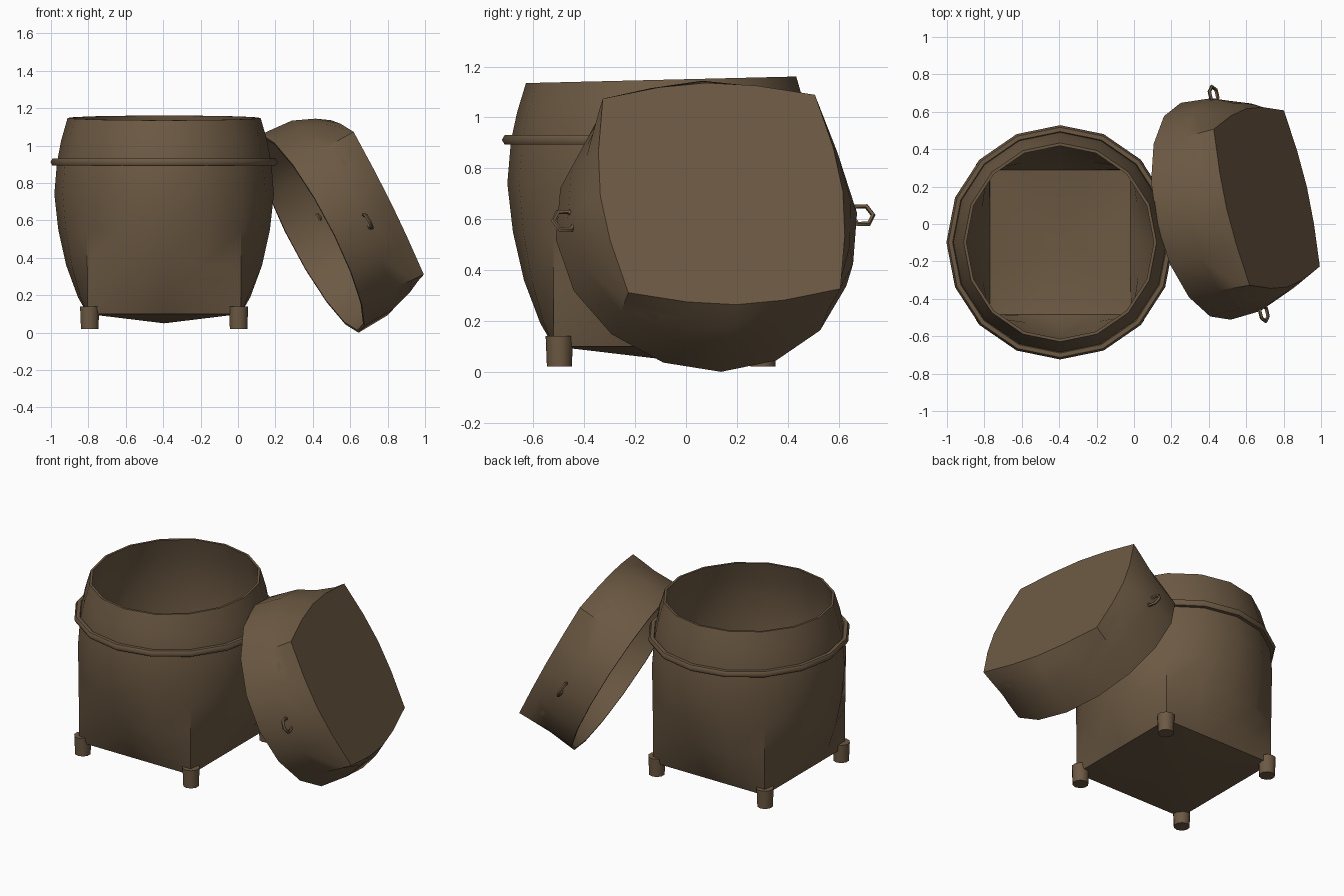
import bpy, bmesh, math
from mathutils import Matrix, Vector

if "Cube" in bpy.data.objects:
    bpy.data.objects.remove(bpy.data.objects["Cube"])

SIDES = 16
brown = bpy.data.materials.new("woven brown")
brown.diffuse_color = (0.15, 0.10, 0.056, 1)
brown.use_nodes = True
brown.node_tree.nodes["Principled BSDF"].inputs["Base Color"].default_value = brown.diffuse_color


def finish(ob, angle=35):
    ob.data.materials.clear()
    ob.data.materials.append(brown)
    bpy.ops.object.select_all(action='DESELECT')
    ob.select_set(True)
    bpy.context.view_layer.objects.active = ob
    bpy.ops.object.shade_smooth_by_angle(angle=math.radians(angle))


def section(z, h, r, t, tilt=0.0):
    """Blend from a square of half-width h (t=0) to a circle of radius r (t=1)."""
    pts = []
    for i in range(SIDES):
        a = 2 * math.pi * i / SIDES
        c, s = math.cos(a), math.sin(a)
        k = (1 - t) * h / max(abs(c), abs(s)) + t * r
        pts.append(Vector((c * k, s * k, z + tilt * s * k)))
    return pts


def loft(name, levels, start, end, matrix, angle=35):
    """Skin sections in order and close both ends to a centre point."""
    bm = bmesh.new()
    rings = [[bm.verts.new(p) for p in section(*lv)] for lv in levels]
    for a, b in zip(rings, rings[1:]):
        for i in range(SIDES):
            j = (i + 1) % SIDES
            bm.faces.new((a[i], a[j], b[j], b[i]))
    for ring, z in ((rings[0], start), (rings[-1], end)):
        mid = bm.verts.new((0, 0, z))
        for i in range(SIDES):
            bm.faces.new((ring[i], ring[(i + 1) % SIDES], mid))
    bmesh.ops.recalc_face_normals(bm, faces=bm.faces)
    me = bpy.data.meshes.new(name)
    bm.to_mesh(me)
    bm.free()
    ob = bpy.data.objects.new(name, me)
    bpy.context.collection.objects.link(ob)
    ob.matrix_world = matrix
    finish(ob, angle)
    return ob


def shell(levels, base_gap, rim_gap=0.015):
    """Outer sections, then inner ones going back; the wall thins towards the rim."""
    inner = []
    for i, (z, h, r, t, *rest) in reversed(list(enumerate(levels))):
        g = base_gap + (rim_gap - base_gap) * i / (len(levels) - 1)
        inner.append((z + (0.02 if i == 0 else 0), h - g, r - g, t, *rest))
    return levels + inner


# Basket body: square base, round mouth, slightly deeper than wide
CX, CY = -0.395, -0.098
body = [(0.10, 0.41, 0.58, 0.0), (0.19, 0.41, 0.58, 0.3), (0.36, 0.41, 0.582, 0.66),
        (0.55, 0.41, 0.583, 0.9), (0.74, 0.41, 0.587, 1.0), (0.91, 0.41, 0.573, 1.0),
        (1.03, 0.41, 0.550, 1.0, 0.02), (1.148, 0.41, 0.516, 1.0, 0.025)]
deep = Matrix.Translation((CX, CY, 0)) @ Matrix.Diagonal((1, 1.03, 1, 1))
loft("basket_body", shell(body, 0.035), 0.05, 0.07, deep, 28)

# Raised band below the mouth
bpy.ops.mesh.primitive_torus_add(major_segments=SIDES, minor_segments=6, major_radius=0.586,
                                 minor_radius=0.022)
band = bpy.context.object
band.name = "basket_band"
band.matrix_world = deep @ Matrix.Translation((0, 0, 0.912))
finish(band, 60)

# Four short feet under the corners
for sx in (-1, 1):
    for sy in (-1, 1):
        bpy.ops.mesh.primitive_cone_add(vertices=10, radius1=0.049, radius2=0.054, depth=0.12,
                                        location=(CX + sx * 0.398, CY + sy * 0.4, 0.08))
        foot = bpy.context.object
        foot.name = ("front" if sy < 0 else "back") + ("_left" if sx < 0 else "_right") + "_foot"
        finish(foot, 50)

# Leaning lid: local x along the face, local y up the face, local z towards the opening
u = Vector((0.224, -0.974, -0.018)).normalized()
n = u.cross(Vector((-0.443, -0.097, 0.891))).normalized()
v = n.cross(u)
lean = Matrix((u, v, n)).transposed().to_4x4()
lean.translation = (0.71, 0.14, 0.70)
lid = [(0.0, 0.43, 0.60, 0.35), (0.07, 0.43, 0.598, 0.62), (0.19, 0.43, 0.592, 0.95),
       (0.375, 0.43, 0.595, 1.0)]
loft("lid", shell(lid, 0.02), 0.0, 0.02, lean)

# Small loop handles on two sides of the lid
for side in (-1, 1):
    bpy.ops.mesh.primitive_torus_add(major_segments=6, minor_segments=5,
                                     major_radius=0.045, minor_radius=0.010)
    loop = bpy.context.object
    loop.name = "lid_loop_" + ("back" if side < 0 else "front")
    loop.matrix_world = lean @ Matrix.Translation((side * 0.6, -0.015, 0.18))
    finish(loop, 60)
